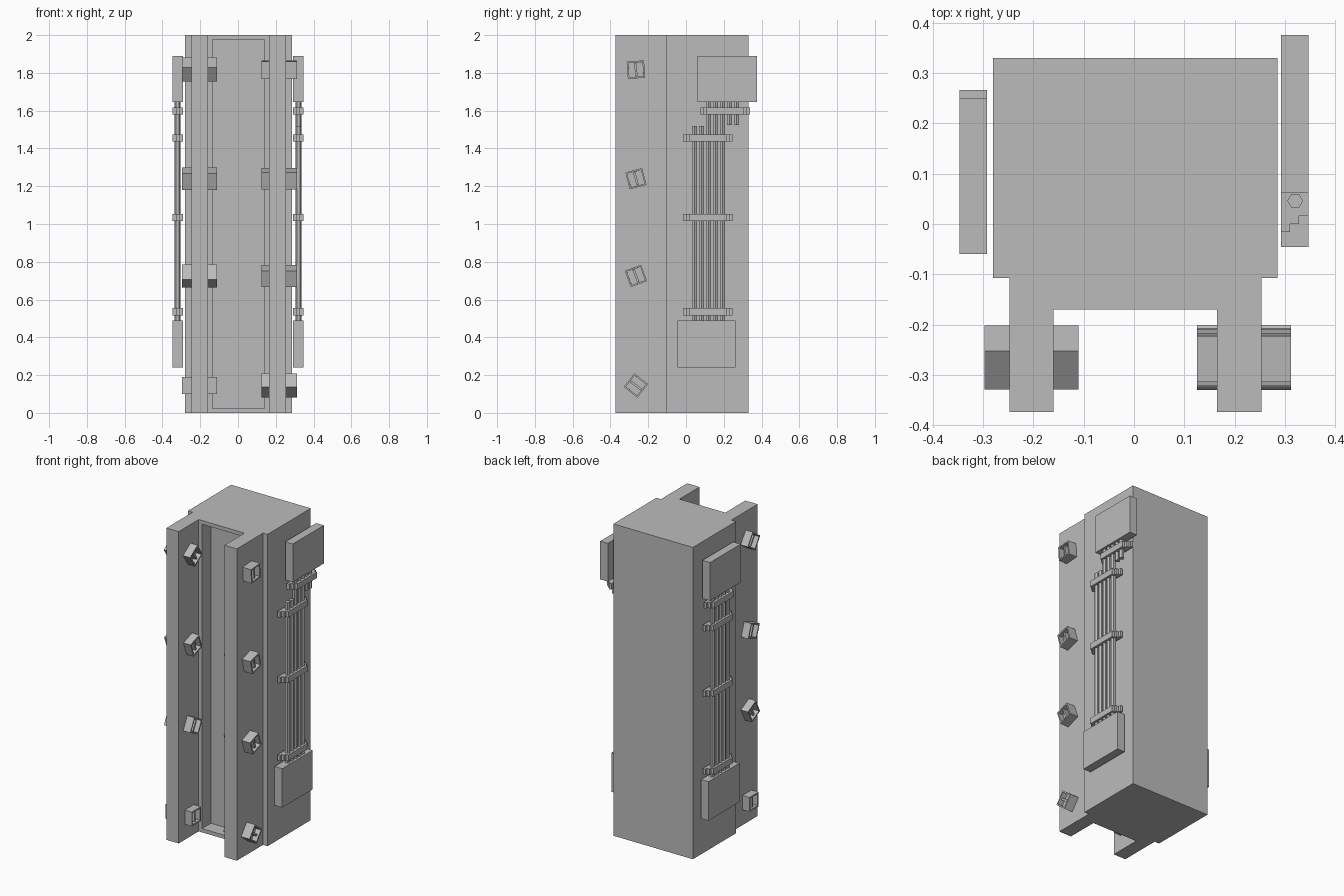
import bpy, bmesh, math
from mathutils import Matrix, Vector

cube = bpy.data.objects.get("Cube")
if cube:
    bpy.data.objects.remove(cube, do_unlink=True)

# One plain grey for everything
grey = bpy.data.materials.new("plain_grey")
grey.use_nodes = True
COLOUR = (0.5, 0.5, 0.5, 1)
grey.diffuse_color = COLOUR
grey.node_tree.nodes["Principled BSDF"].inputs["Base Color"].default_value = COLOUR


def finish(name, bm):
    bmesh.ops.recalc_face_normals(bm, faces=bm.faces)
    mesh = bpy.data.meshes.new(name)
    bm.to_mesh(mesh)
    bm.free()
    mesh.materials.append(grey)
    obj = bpy.data.objects.new(name, mesh)
    bpy.context.collection.objects.link(obj)
    return obj


def add_box(bm, x, y, z, matrix=Matrix()):
    """Box from (min, max) pairs along each axis."""
    centre = Vector([sum(r) / 2 for r in (x, y, z)])
    size = [abs(r[1] - r[0]) for r in (x, y, z)]
    m = matrix @ Matrix.Translation(centre) @ Matrix.Diagonal((*size, 1))
    return bmesh.ops.create_cube(bm, size=1, matrix=m)["verts"]


def recess(bm, faces, border, depth):
    """Leave a border around each face and sink the middle."""
    bm.normal_update()
    bmesh.ops.inset_individual(bm, faces=faces, thickness=border)
    bm.normal_update()
    bmesh.ops.inset_individual(bm, faces=faces, thickness=0.0001, depth=-depth)


# Column: block with two front flanges and a sunken channel panel
outline = [(-0.28, 0.33), (-0.28, -0.107), (-0.247, -0.107), (-0.247, -0.373),
           (-0.16, -0.373), (-0.16, -0.17), (0.165, -0.17), (0.165, -0.373),
           (0.253, -0.373), (0.253, -0.107), (0.285, -0.107), (0.285, 0.33)]
bm = bmesh.new()
base = bm.faces.new([bm.verts.new((x, y, 0)) for x, y in outline])
ext = bmesh.ops.extrude_face_region(bm, geom=[base])["geom"]
bmesh.ops.translate(bm, vec=(0, 0, 2), verts=[v for v in ext if isinstance(v, bmesh.types.BMVert)])
bmesh.ops.recalc_face_normals(bm, faces=bm.faces)
panel = [f for f in bm.faces
         if abs(f.calc_center_median().y + 0.17) < 0.01 and f.normal.y < -0.9]
recess(bm, panel, 0.034, 0.09)
finish("column", bm)


# Tilted square sockets pushed through the flanges
def socket(name, x, z, tilt):
    bm = bmesh.new()
    m = Matrix.Translation((x, -0.265, z)) @ Matrix.Rotation(math.radians(tilt), 4, "X")
    half, reach = 0.046, 0.0935
    add_box(bm, (-reach, reach), (-half, half), (-half, half))
    bm.normal_update()
    recess(bm, [f for f in bm.faces if abs(f.normal.x) > 0.9], 0.012, 0.035)
    for s in (-1, 1):  # divider inside each open end
        add_box(bm, (s * 0.055, s * 0.083), (-0.006, 0.006), (-0.035, 0.035))
    bm.transform(m)
    finish(name, bm)


heights = (1.817, 1.24, 0.725, 0.145)
tilts = {"right": (34, 20, -27, 0), "left": (4, 15, 20, 52)}
for side, x in (("right", -0.2035), ("left", 0.2185)):
    for i, (z, tilt) in enumerate(zip(heights, tilts[side])):
        socket(f"{side}_socket_{i + 1}", x, z, tilt)


# Pipe runs: junction boxes, stepped brackets and hexagonal pipes
def junction_box(name, s, y, z):
    bm = bmesh.new()
    add_box(bm, (s * 0.292, s * 0.346), y, z)
    finish(name, bm)


def bracket(name, s, y0, z):
    bm = bmesh.new()
    for step, (a, b) in enumerate(((0.292, 0.31), (0.31, 0.328), (0.328, 0.346))):
        cut = 0.016 * step
        add_box(bm, (s * a, s * b), (y0 + cut, y0 + 0.262 - cut), (z - 0.019, z + 0.019))
    finish(name, bm)


def pipe(name, s, y, z0, z1):
    bm = bmesh.new()
    m = Matrix.Translation((s * 0.32, y, (z0 + z1) / 2))
    bmesh.ops.create_cone(bm, cap_ends=True, segments=6, radius1=0.0155, radius2=0.0155,
                          depth=z1 - z0, matrix=m @ Matrix.Rotation(math.pi / 2, 4, "Z"))
    # points of the hexagon face sideways
    bmesh.ops.rotate(bm, cent=m.translation, verts=bm.verts,
                     matrix=Matrix.Rotation(math.pi / 2 if abs(max(v.co.y for v in bm.verts) - y) > 0.015 else 0, 3, "Z"))
    finish(name, bm)


UPPER, LOWER = (1.645, 1.89), (0.24, 0.49)
junction_box("left_upper_junction_box", 1, (0.062, 0.375), UPPER)
junction_box("left_lower_junction_box", 1, (-0.046, 0.263), LOWER)
junction_box("right_upper_junction_box", -1, (-0.06, 0.25), UPPER)
junction_box("right_lower_junction_box", -1, (-0.046, 0.266), LOWER)

for side, s, top_y in (("left", 1, 0.077), ("right", -1, -0.025)):
    bracket(f"{side}_bracket_top", s, top_y, 1.598)
    for i, z in enumerate((1.455, 1.035, 0.535)):
        bracket(f"{side}_bracket_{i + 1}", s, -0.016, z)

for i in range(7):
    y = 0.046 + 0.037 * i
    z0 = 0.48 if i < 5 else 1.525
    z1 = 1.52 if i < 2 else 1.66
    pipe(f"left_pipe_{i + 1}", 1, y, z0, z1)
    if i < 5:
        pipe(f"right_pipe_{i + 1}", -1, y - 0.005, 0.48, 1.66)
